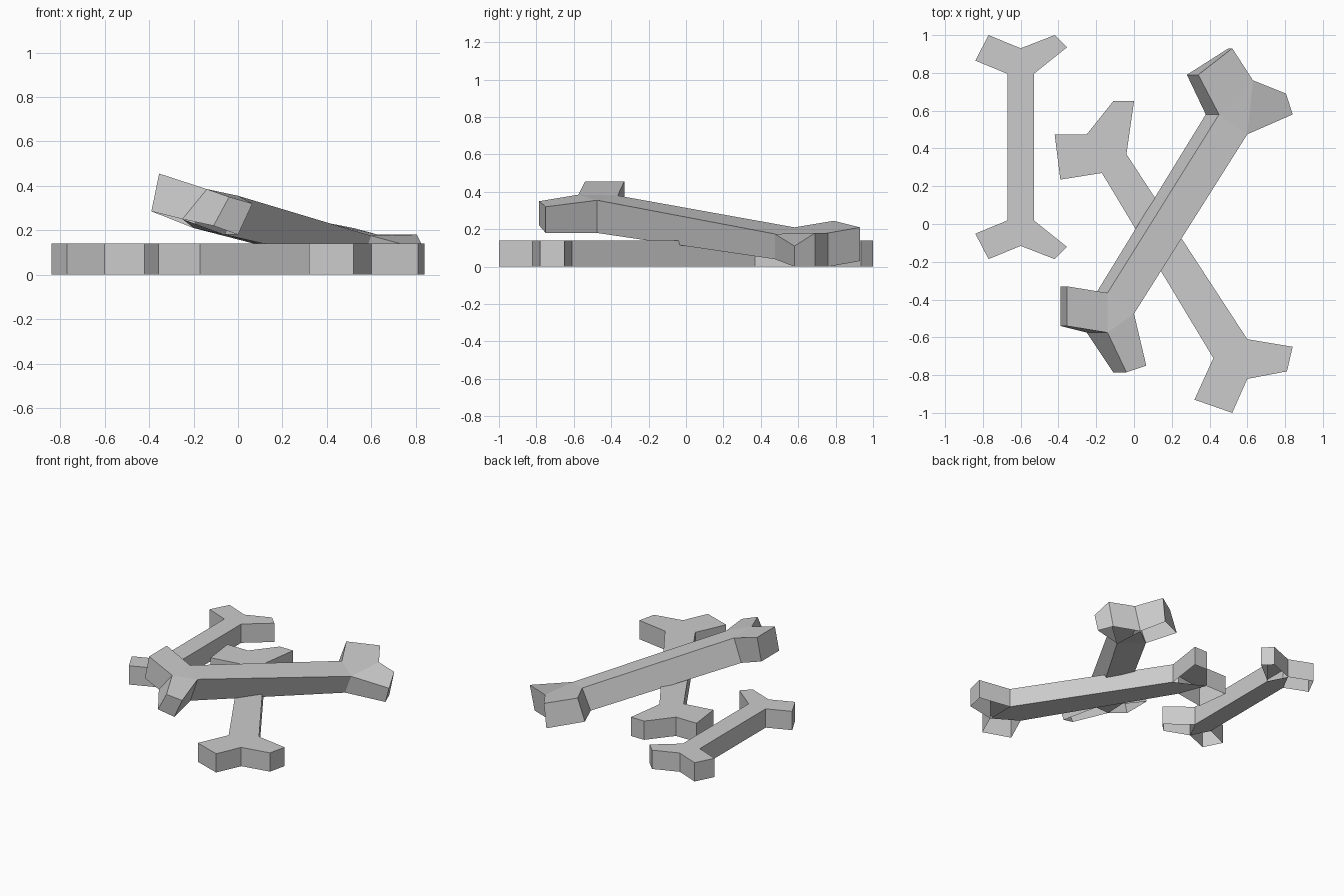
import bpy
import bmesh

default_cube = bpy.data.objects.get("Cube")
if default_cube:
    bpy.data.objects.remove(default_cube, do_unlink=True)

# Single flat colour
bone_grey = bpy.data.materials.new("bone_grey")
bone_grey.use_nodes = True
bone_grey.diffuse_color = (0.6, 0.6, 0.6, 1)
shader = bone_grey.node_tree.nodes["Principled BSDF"]
shader.inputs["Base Color"].default_value = bone_grey.diffuse_color

THICKNESS = 0.14

# Outline order: shaft corner, two tips, notch, two tips, shaft corner, per end
SHAFT = [(0, 6, 7, 13)]
JUNCTIONS = [(0, 3, 6), (7, 10, 13)]
LOBES = [(0, 1, 2, 3), (3, 4, 5, 6), (7, 8, 9, 10), (10, 11, 12, 13)]


def make_bone(name, top_points, bottom_points):
    """Join a top and a bottom outline; the undersides of the lobes are hollow."""
    bm = bmesh.new()
    top = [bm.verts.new(point) for point in top_points]
    bottom = [bm.verts.new(point) for point in bottom_points]
    for face in SHAFT + JUNCTIONS + LOBES:
        bm.faces.new([top[i] for i in face])
    for face in SHAFT + JUNCTIONS:
        bm.faces.new([bottom[i] for i in reversed(face)])
    # Side walls all around the outline
    count = len(top)
    for i in range(count):
        j = (i + 1) % count
        bm.faces.new((top[j], top[i], bottom[i], bottom[j]))
    mesh = bpy.data.meshes.new(name)
    bm.to_mesh(mesh)
    bm.free()
    mesh.materials.append(bone_grey)
    bone = bpy.data.objects.new(name, mesh)
    bpy.context.collection.objects.link(bone)
    return bone


def make_flat_bone(name, outline):
    """Bone lying flat on the ground."""
    top_points = [(x, y, THICKNESS) for x, y in outline]
    bottom_points = [(x, y, 0) for x, y in outline]
    return make_bone(name, top_points, bottom_points)


# Small bone: one end drawn, the other mirrored along its length
SMALL_CENTRE_Y = 0.407
small_end = [(-0.53, 0.795), (-0.355, 0.935), (-0.42, 1.0), (-0.6, 0.93),
             (-0.77, 1.0), (-0.84, 0.865), (-0.67, 0.795)]
mirrored_end = [(x, 2 * SMALL_CENTRE_Y - y) for x, y in reversed(small_end)]
make_flat_bone("small_bone", small_end + mirrored_end)

# Large bone lying flat beneath the leaning one
back_end = [(-0.04, 0.37), (0, 0.65), (-0.11, 0.65), (-0.25, 0.475),
            (-0.42, 0.475), (-0.39, 0.235), (-0.17, 0.27)]
front_end = [(0.42, -0.71), (0.32, -0.93), (0.52, -1), (0.6, -0.82),
             (0.81, -0.78), (0.84, -0.65), (0.6, -0.61)]
make_flat_bone("lower_bone", back_end + front_end)

# Leaning bone: top corner, then the sideways shift and drop to the underside
low_end = [(0.6, 0.475, 0.175, 0.05, 0.135), (0.84, 0.58, 0.11, 0.03, 0.11),
           (0.805, 0.69, 0.18, 0.04, 0.18), (0.63, 0.76, 0.18, 0.05, 0.18),
           (0.52, 0.93, 0.21, 0.02, 0.18), (0.34, 0.79, 0.245, 0.06, 0.16),
           (0.45, 0.58, 0.21, 0.07, 0.15)]
high_end = [(-0.14, -0.365, 0.38, 0.06, 0.17), (-0.355, -0.33, 0.455, 0.035, 0.17),
            (-0.355, -0.54, 0.455, 0.035, 0.17), (-0.14, -0.575, 0.385, 0.11, 0.135),
            (-0.04, -0.785, 0.35, 0.07, 0.13), (0.065, -0.75, 0.32, 0.065, 0.14),
            (0, -0.475, 0.355, 0.06, 0.175)]
corners = low_end + high_end
make_bone("leaning_bone",
          [(x, y, z) for x, y, z, shift, drop in corners],
          [(x - shift, y, z - drop) for x, y, z, shift, drop in corners])
